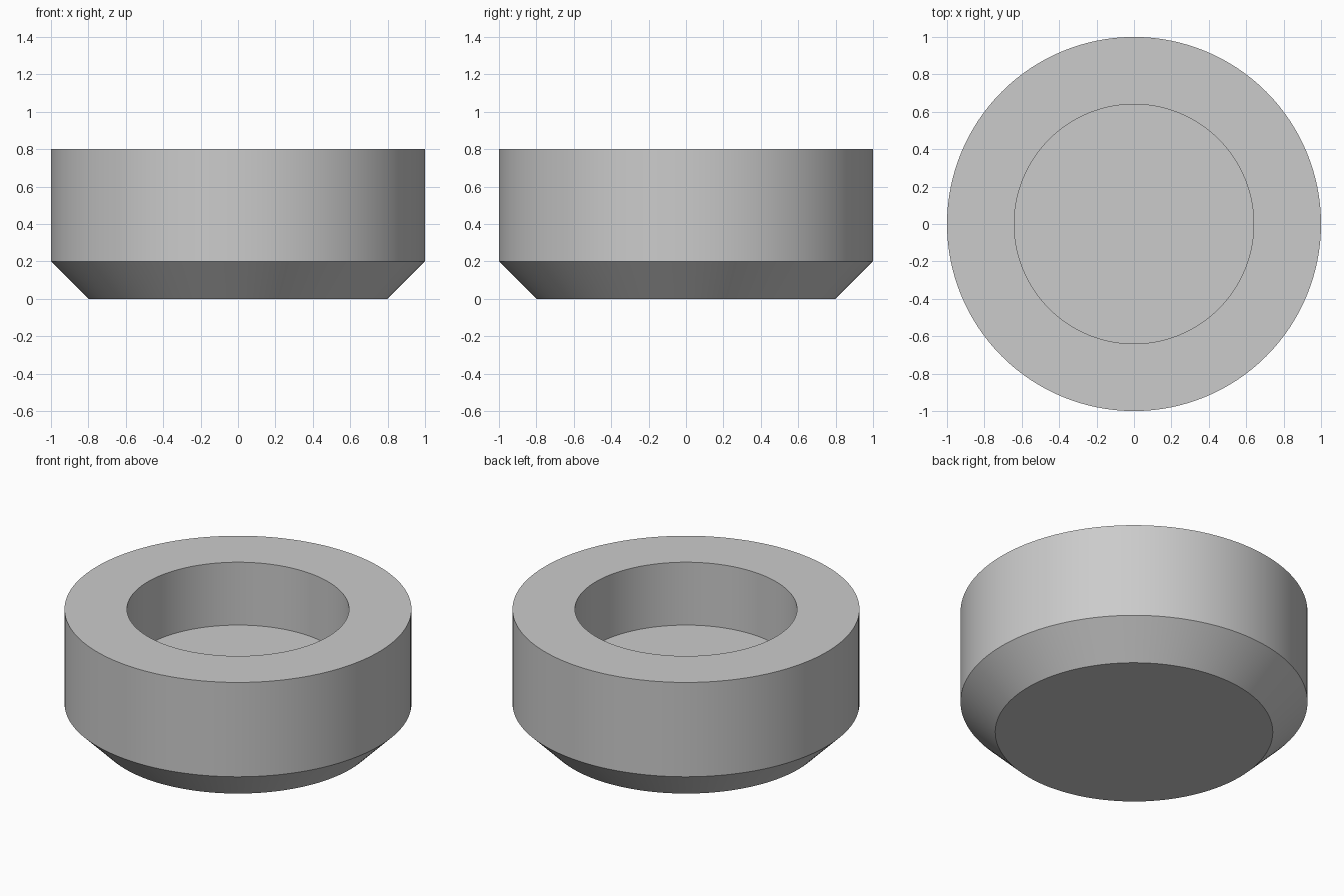
import bpy, bmesh, math

cube = bpy.data.objects.get("Cube")
if cube:
    bpy.data.objects.remove(cube, do_unlink=True)

grey = bpy.data.materials.new("light_grey")
grey.use_nodes = True
colour = (0.6, 0.6, 0.6, 1)
grey.diffuse_color = colour
grey.node_tree.nodes["Principled BSDF"].inputs["Base Color"].default_value = colour

# Half section: base, chamfer, outer wall, rim, straight bore, bore floor
profile = [(0.8, 0), (1, 0.2), (1, 0.8), (0.64, 0.8), (0.64, 0.4)]
SIDES = 128

bm = bmesh.new()
rings = []
for radius, z in profile:
    rings.append([bm.verts.new((radius * math.cos(math.tau * i / SIDES),
                                radius * math.sin(math.tau * i / SIDES), z))
                  for i in range(SIDES)])
for lower, upper in zip(rings, rings[1:]):
    for i in range(SIDES):
        j = (i + 1) % SIDES
        bm.faces.new((lower[i], lower[j], upper[j], upper[i]))
bm.faces.new(rings[0][::-1])
bm.faces.new(rings[-1])
bmesh.ops.recalc_face_normals(bm, faces=bm.faces)

mesh = bpy.data.meshes.new("chamfered_cup")
bm.to_mesh(mesh)
bm.free()
mesh.materials.append(grey)
cup = bpy.data.objects.new("chamfered_cup", mesh)
bpy.context.collection.objects.link(cup)

# Smooth round walls with crisp rims
bpy.ops.object.select_all(action="DESELECT")
cup.select_set(True)
bpy.context.view_layer.objects.active = cup
bpy.ops.object.shade_smooth_by_angle(angle=math.radians(30))
